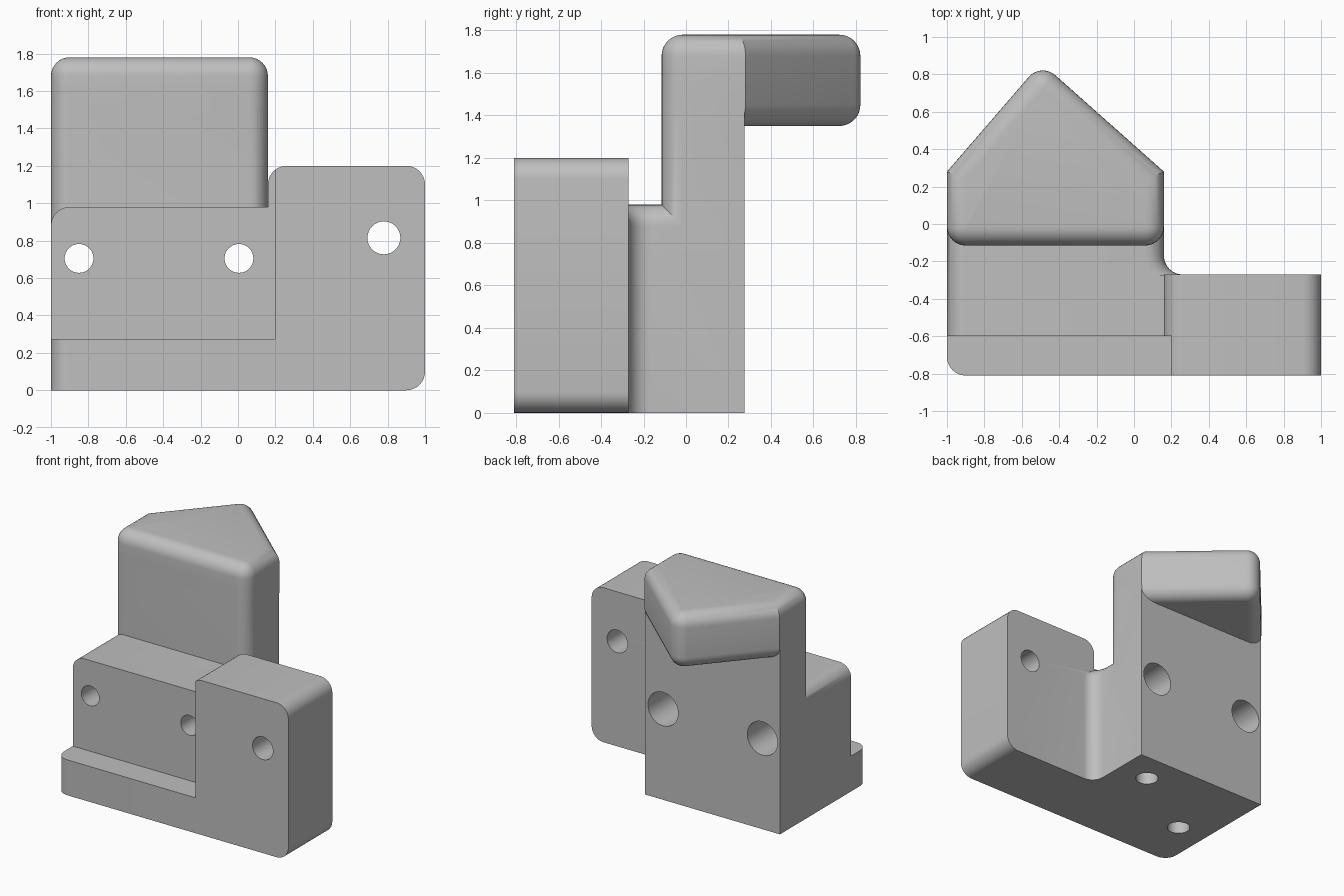
import bpy, bmesh, math
from mathutils import Vector

if "Cube" in bpy.data.objects:
    bpy.data.objects.remove(bpy.data.objects["Cube"])

R = 0.1      # common fillet radius
SEG = 8      # steps per fillet

gray = bpy.data.materials.new("plain gray")
gray.diffuse_color = (0.52, 0.52, 0.52, 1)
gray.use_nodes = True
gray.node_tree.nodes["Principled BSDF"].inputs["Base Color"].default_value = gray.diffuse_color


def loft(name, rings):
    """Closed solid through rings of equal point count."""
    bm = bmesh.new()
    vs = [[bm.verts.new(p) for p in ring] for ring in rings]
    n = len(vs[0])
    for a, b in zip(vs, vs[1:]):
        for i in range(n):
            j = (i + 1) % n
            bm.faces.new((a[i], a[j], b[j], b[i]))
    bm.faces.new(vs[0][::-1])
    bm.faces.new(vs[-1])
    bmesh.ops.recalc_face_normals(bm, faces=bm.faces)
    mesh = bpy.data.meshes.new(name)
    bm.to_mesh(mesh)
    bm.free()
    mesh.materials.append(gray)
    ob = bpy.data.objects.new(name, mesh)
    bpy.context.collection.objects.link(ob)
    return ob


def outline(corners, inset=0.0):
    """Counter-clockwise convex outline; corners are (u, v, rounded)."""
    pts = [Vector(c[:2]) for c in corners]
    n, out = len(pts), []
    for i, p in enumerate(pts):
        d1 = (p - pts[i - 1]).normalized()
        d2 = (pts[(i + 1) % n] - p).normalized()
        n1, n2 = Vector((-d1.y, d1.x)), Vector((-d2.y, d2.x))
        mitre = (n1 + n2) / (1 + n1.dot(n2))
        if not corners[i][2]:
            out.append(p + mitre * inset)
            continue
        r = max(R - inset, 0.001)
        c = p + mitre * (inset + r)
        a0 = math.atan2(-n1.y, -n1.x)
        turn = n1.angle(n2)
        for k in range(SEG + 1):
            a = a0 + turn * k / SEG
            out.append(c + r * Vector((math.cos(a), math.sin(a))))
    return out


def along_z(name, corners, z0, z1):
    o = outline(corners)
    return loft(name, [[(u, v, z) for u, v in o] for z in (z0, z1)])


def along_y(name, corners, y0, y1):
    o = outline(corners)
    return loft(name, [[(u, y, v) for u, v in o] for y in (y0, y1)])


def box(name, x0, x1, y0, y1, z0, z1):
    return along_z(name, [(x0, y0, 0), (x1, y0, 0), (x1, y1, 0), (x0, y1, 0)], z0, z1)


def circle(r, n=48):
    return [(r * math.cos(2 * math.pi * i / n), r * math.sin(2 * math.pi * i / n)) for i in range(n)]


def drill_y(x, z, r, y0, y1):
    return loft("drill", [[(x + u, y, z + v) for u, v in circle(r)] for y in (y0, y1)])


def drill_z(x, y, r, z0, z1):
    return loft("drill", [[(x + u, y + v, z) for u, v in circle(r)] for z in (z0, z1)])


def combine(target, other, op):
    m = target.modifiers.new(op.lower(), 'BOOLEAN')
    m.operation, m.object, m.solver = op, other, 'EXACT'
    bpy.context.view_layer.objects.active = target
    bpy.ops.object.modifier_apply(modifier=m.name)
    bpy.data.objects.remove(other)


# Lower body with rounded top edges
bracket = along_y("bracket", [(-1, 0, 0), (0.16, 0, 0), (0.16, 0.98, 1), (-1, 0.98, 1)], -0.6, 0.275)

# Side block with rounded corners, notched beside the front ledge
block = along_y("side_block", [(0.16, 0, 0), (1, 0, 1), (1, 1.2, 1), (0.16, 1.2, 1)], -0.81, -0.27)
combine(block, box("notch", 0, 0.2, -1, -0.6, 0.275, 1.5), 'DIFFERENCE')

# Front ledge with rounded outer corner
ledge = along_z("front_ledge", [(-1, -0.81, 1), (0.3, -0.81, 0), (0.3, -0.55, 0), (-1, -0.55, 0)], 0, 0.275)

# Flat strip between body and block
strip = box("strip", -0.05, 0.18, -0.6, -0.275, 0, 0.98)

# Concave corner between body and block, flaring at the top
corner = box("inner_corner", 0.06, 0.26, -0.37, -0.17, 0, 0.98)
steps = [math.pi / 2 * k / SEG for k in range(SEG + 1)]
flare = [(R, -0.1)] + [(R + R * (1 - math.cos(a)), 0.88 + R * math.sin(a)) for a in steps] + [(2 * R, 1.1)]
cutter = loft("flare", [[(0.26 + u, -0.17 + v, z) for u, v in circle(r, 32)] for r, z in flare])
combine(corner, cutter, 'DIFFERENCE')

# Upright column
column = along_z("column", [(-1, -0.115, 1), (0.16, -0.115, 1), (0.16, 0.275, 0), (-1, 0.275, 0)], 0.7, 1.6)

# Five-sided head with rounded top and bottom rims
five = [(-1, -0.115, 1), (0.16, -0.115, 1), (0.16, 0.28, 0), (-0.4966, 0.863, 1), (-1, 0.28, 0)]
rim = [(R * (1 - math.sin(a)), R * (1 - math.cos(a))) for a in steps]
levels = [(d, 1.35 + h) for d, h in reversed(rim[::-1])]
levels += [(d, 1.78 - h) for d, h in reversed(rim)]
head = loft("head", [[(u, v, z) for u, v in outline(five, d)] for d, z in levels])

for part in (strip, corner, block, ledge, column, head):
    combine(bracket, part, 'UNION')

# Bolt holes: counterbored through body, plain through block, blind in the base
for x in (-0.85, 0.005):
    combine(bracket, drill_y(x, 0.705, 0.077, -1, 0.5), 'DIFFERENCE')
    combine(bracket, drill_y(x, 0.705, 0.13, -0.38, 0.5), 'DIFFERENCE')
combine(bracket, drill_y(0.78, 0.815, 0.088, -1, 0), 'DIFFERENCE')
for x, y in ((-0.10, 0.03), (-0.75, -0.38)):
    combine(bracket, drill_z(x, y, 0.083, -0.1, 0.4), 'DIFFERENCE')

# Smooth fillets, crisp edges
bpy.ops.object.select_all(action='DESELECT')
bracket.select_set(True)
bpy.context.view_layer.objects.active = bracket
bpy.ops.object.shade_smooth_by_angle(angle=math.radians(30))
